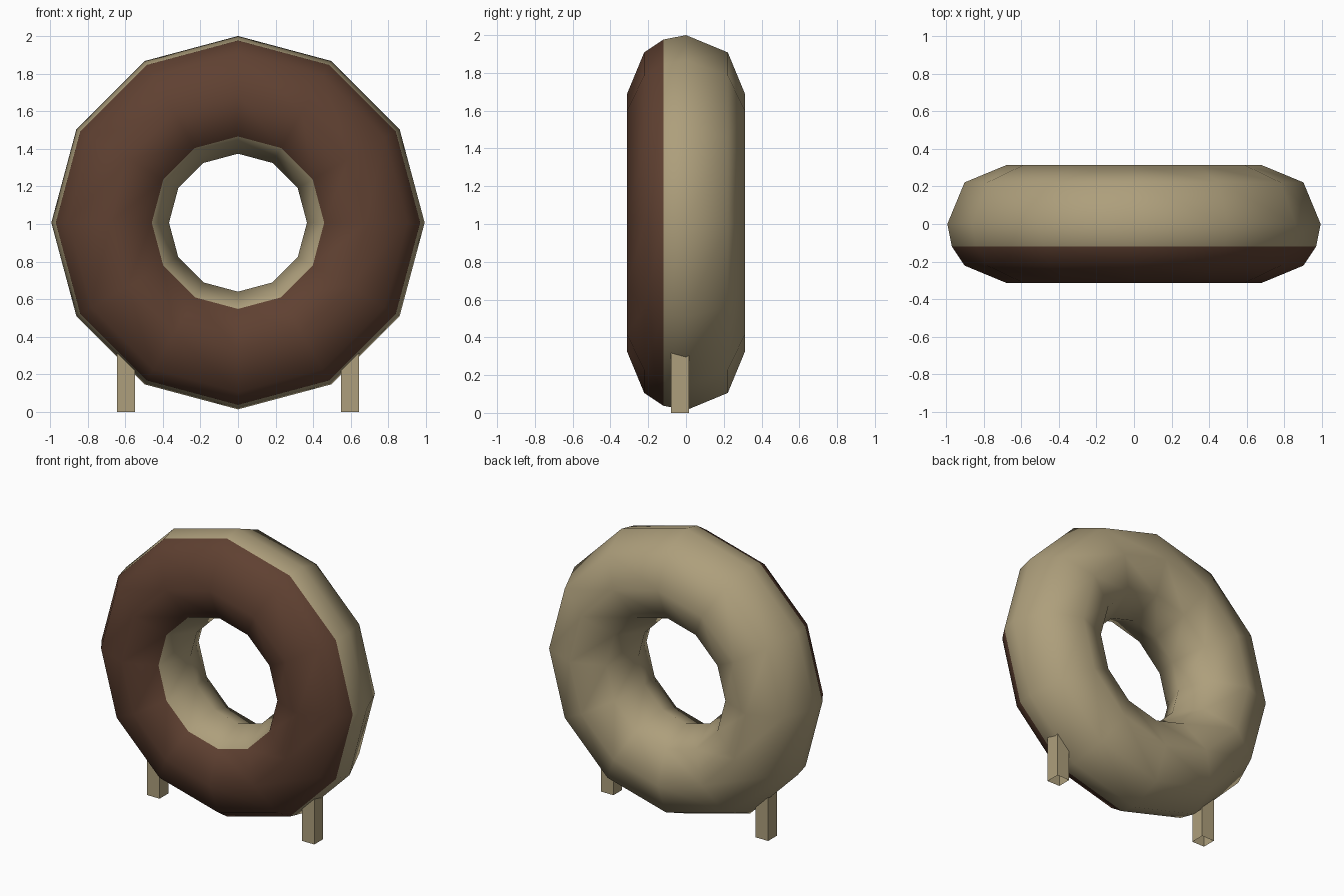
import bpy, bmesh, math

if "Cube" in bpy.data.objects:
    bpy.data.objects.remove(bpy.data.objects["Cube"])

SEGMENTS, RING_R, TUBE_R, CENTRE_Z = 12, 0.68, 0.313, 1.007


def material(name, rgb):
    m = bpy.data.materials.new(name)
    m.diffuse_color = (*rgb, 1)
    m.use_nodes = True
    m.node_tree.nodes["Principled BSDF"].inputs["Base Color"].default_value = m.diffuse_color
    return m


dough = material("beige dough", (0.42, 0.345, 0.2))
icing = material("brown icing", (0.115, 0.052, 0.031))


def make_object(name, bm, mats, smooth):
    bmesh.ops.recalc_face_normals(bm, faces=bm.faces)
    for f in bm.faces:
        f.smooth = smooth
    mesh = bpy.data.meshes.new(name)
    bm.to_mesh(mesh)
    bm.free()
    for m in mats:
        mesh.materials.append(m)
    ob = bpy.data.objects.new(name, mesh)
    bpy.context.collection.objects.link(ob)
    return ob


# Ring: eight-sided tube, with an extra edge where the icing ends outside
angles = [0, 45, 90, 135, 180, 225, 270, 315, 337.5]
bm = bmesh.new()
rings = []
for i in range(SEGMENTS):
    a = 2 * math.pi * i / SEGMENTS
    ring = []
    for deg in angles:
        t = math.radians(deg)
        r = RING_R + TUBE_R * math.cos(t)
        ring.append(bm.verts.new((r * math.cos(a), TUBE_R * math.sin(t),
                                  CENTRE_Z + r * math.sin(a))))
    rings.append(ring)
n = len(angles)
for i in range(SEGMENTS):
    p, q = rings[i], rings[(i + 1) % SEGMENTS]
    for j in range(n):
        k = (j + 1) % n
        f = bm.faces.new((p[j], p[k], q[k], q[j]))
        # Icing covers the front, from the inner rim to the outer edge
        f.material_index = 1 if 225 <= angles[j] < 330 else 0
make_object("donut_ring", bm, [dough, icing], True)

# Two square legs, open underneath, sunk into the ring
for side, name in ((-1, "left_leg"), (1, "right_leg")):
    bm = bmesh.new()
    bmesh.ops.create_cube(bm, size=1)
    for v in bm.verts:
        v.co = (side * 0.597 + v.co.x * 0.096, -0.032 + v.co.y * 0.096,
                (v.co.z + 0.5) * 0.4)
    bmesh.ops.recalc_face_normals(bm, faces=bm.faces)
    bottom = [f for f in bm.faces if f.normal.z < -0.9]
    bmesh.ops.delete(bm, geom=bottom, context='FACES_ONLY')
    make_object(name, bm, [dough], False)
